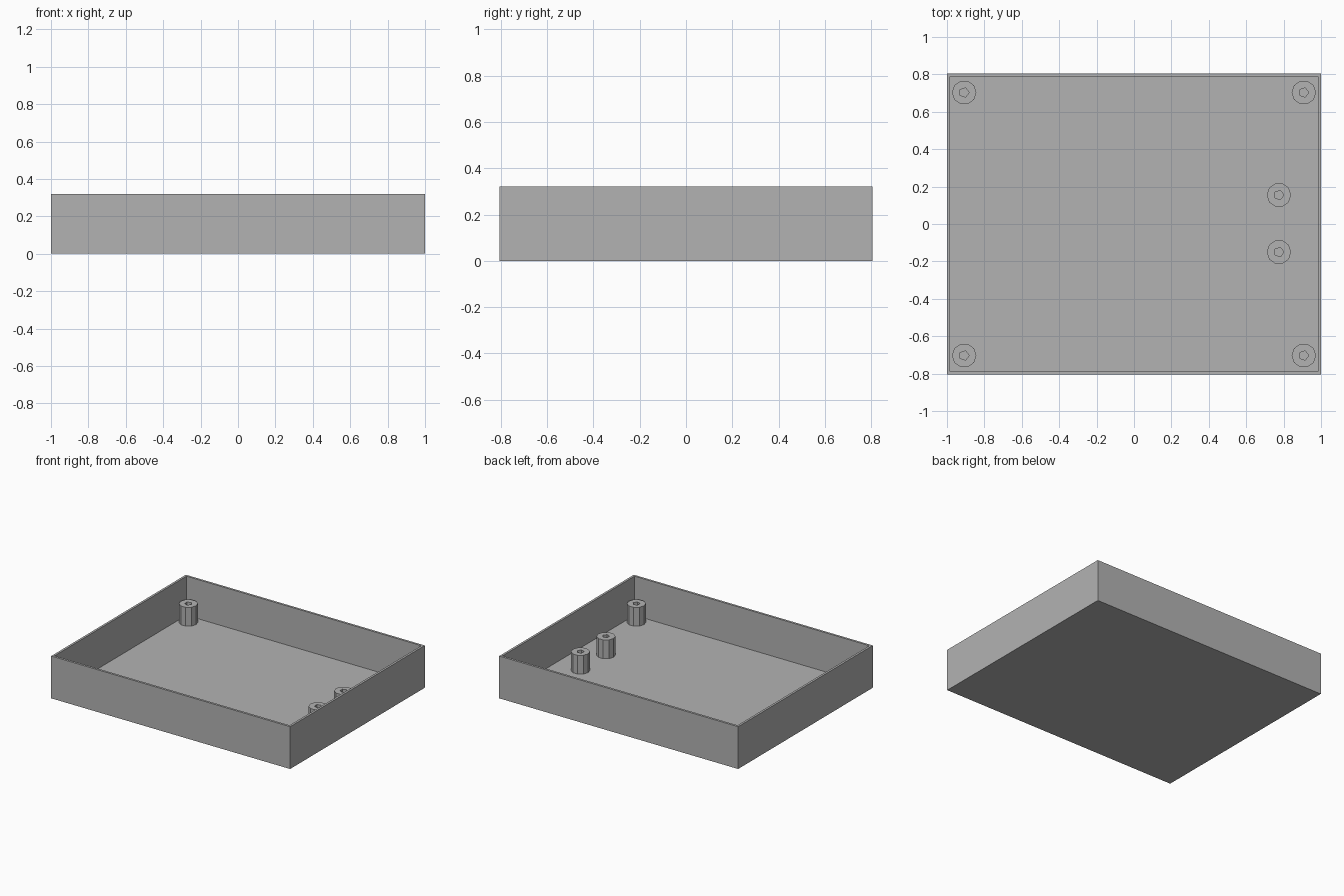
import bpy
import bmesh
from math import cos, sin, tau
from mathutils import Vector

WIDTH, DEPTH, HEIGHT = 2.0, 1.61, 0.32
WALL = 0.024
FLOOR = 0.024
POST_TOP = 0.166
POST_RADIUS, HOLE_RADIUS = 0.065, 0.026

cube = bpy.data.objects.get("Cube")
if cube:
    bpy.data.objects.remove(cube, do_unlink=True)

grey = bpy.data.materials.new("grey plastic")
grey.use_nodes = True
colour = (0.45, 0.45, 0.45, 1)
grey.diffuse_color = colour
grey.node_tree.nodes["Principled BSDF"].inputs["Base Color"].default_value = colour


def add_object(name, bm, location=(0, 0, 0)):
    mesh = bpy.data.meshes.new(name)
    bm.to_mesh(mesh)
    bm.free()
    mesh.materials.append(grey)
    obj = bpy.data.objects.new(name, mesh)
    obj.location = location
    bpy.context.collection.objects.link(obj)
    return obj


def ring(bm, sides, radius, z):
    verts = [bm.verts.new((radius * cos(tau * i / sides), radius * sin(tau * i / sides), z))
             for i in range(sides)]
    return [bm.edges.new((verts[i - 1], verts[i])) for i in range(sides)]


# Open tray: a box whose top is inset to a rim and pushed down to the floor
def make_tray():
    bm = bmesh.new()
    bmesh.ops.create_cube(bm, size=1)
    for v in bm.verts:
        v.co = Vector((v.co.x * WIDTH, v.co.y * DEPTH, (v.co.z + 0.5) * HEIGHT))
    top = max(bm.faces, key=lambda f: f.calc_center_median().z)
    bmesh.ops.inset_region(bm, faces=[top], thickness=WALL)
    pocket = bmesh.ops.extrude_discrete_faces(bm, faces=[top])["faces"][0]
    bmesh.ops.translate(bm, verts=pocket.verts, vec=(0, 0, FLOOR - HEIGHT))
    bmesh.ops.recalc_face_normals(bm, faces=bm.faces)
    add_object("tray", bm)


# Screw post: ten-sided tube with a five-sided hole, standing on the floor
def make_post(name, x, y):
    bm = bmesh.new()
    edges = ring(bm, 10, POST_RADIUS, POST_TOP) + ring(bm, 5, HOLE_RADIUS, POST_TOP)
    bmesh.ops.triangle_fill(bm, edges=edges, use_beauty=True, normal=(0, 0, 1))
    sides = bmesh.ops.extrude_edge_only(bm, edges=edges)["geom"]
    lower = [g for g in sides if isinstance(g, bmesh.types.BMVert)]
    bmesh.ops.translate(bm, verts=lower, vec=(0, 0, FLOOR - POST_TOP))
    bmesh.ops.recalc_face_normals(bm, faces=bm.faces)
    # Make the top face upward
    if max(bm.faces, key=lambda f: abs(f.normal.z)).normal.z < 0:
        bmesh.ops.reverse_faces(bm, faces=bm.faces)
    add_object(name, bm, (x, y, 0))


make_tray()
for side, x in (("right", -0.908), ("left", 0.908)):
    for end, y in (("front", -0.703), ("back", 0.703)):
        make_post(f"{end}_{side}_post", x, y)
for end, y in (("front", -0.15), ("back", 0.155)):
    make_post(f"{end}_inner_post", 0.775, y)
